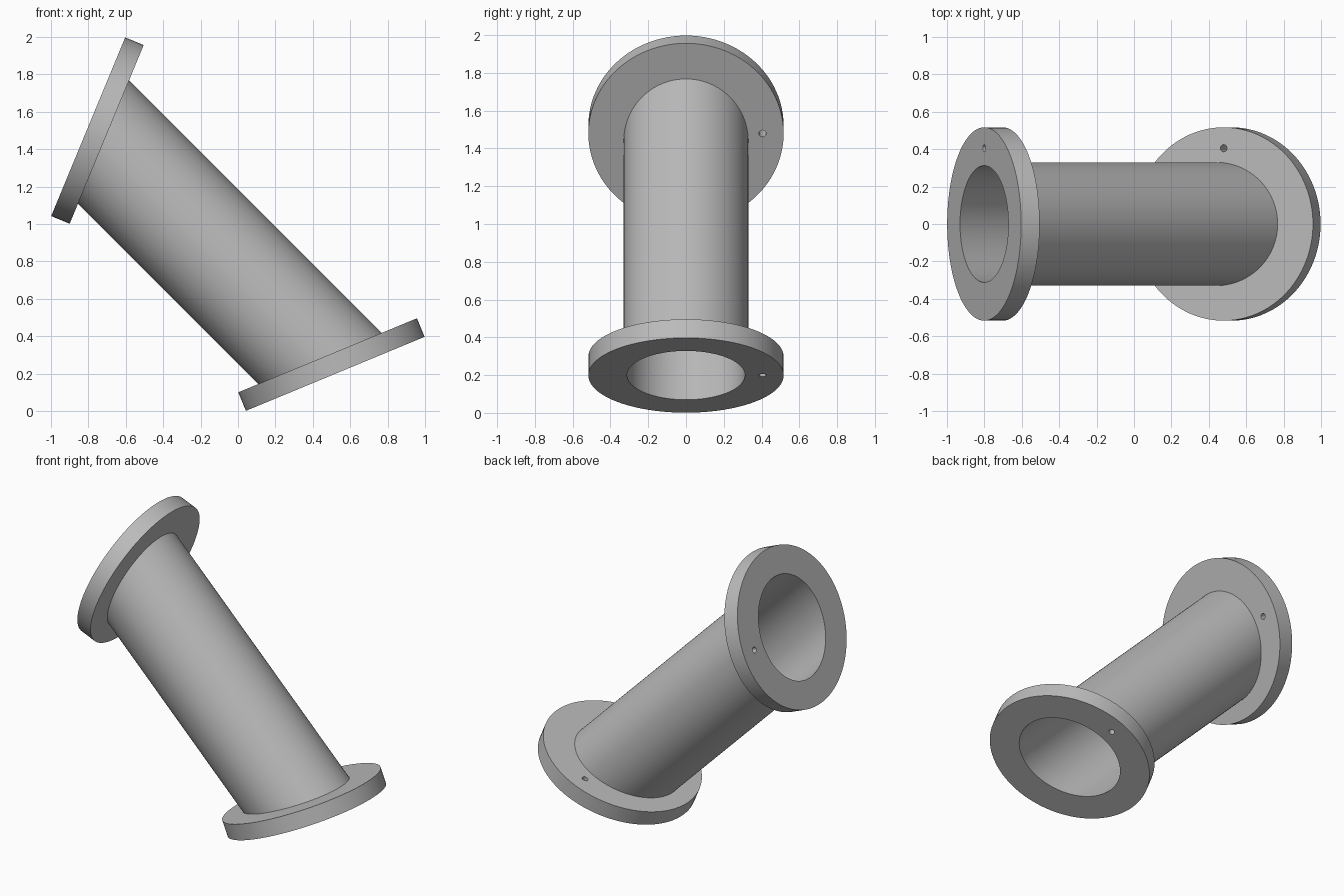
import bpy
import bmesh
import math
from mathutils import Vector

if "Cube" in bpy.data.objects:
    bpy.data.objects.remove(bpy.data.objects["Cube"])

TILT = math.radians(22.5)
FLANGE_R, THICK = 0.517, 0.107
PIPE_R, BORE_R = 0.33, 0.312
BOLT_R, BOLT_Y = 0.019, 0.405
SEGMENTS = 96

# Outer face centres and inward normals of the two mitred ends
low_c = Vector((0.52, 0, 0.199))
low_n = Vector((-math.sin(TILT), 0, math.cos(TILT)))
high_c = Vector((low_c.z - 1, 0, low_c.x + 1))
high_n = Vector((low_n.z, 0, low_n.x))
axis = (high_c - low_c).normalized()

grey = bpy.data.materials.new("steel_grey")
grey.use_nodes = True
colour = (0.5, 0.5, 0.5, 1)
grey.diffuse_color = colour
grey.node_tree.nodes["Principled BSDF"].inputs["Base Color"].default_value = colour


def add_object(name, bm):
    mesh = bpy.data.meshes.new(name)
    bm.to_mesh(mesh)
    bm.free()
    mesh.materials.append(grey)
    obj = bpy.data.objects.new(name, mesh)
    bpy.context.collection.objects.link(obj)
    return obj


def cylinder(name, start, end, radius, segments=SEGMENTS):
    bm = bmesh.new()
    span = end - start
    bmesh.ops.create_cone(bm, cap_ends=True, segments=segments, radius1=radius,
                          radius2=radius, depth=span.length)
    matrix = span.to_track_quat('Z', 'Y').to_matrix().to_4x4()
    matrix.translation = (start + end) / 2
    bm.transform(matrix)
    return add_object(name, bm)


def select_only(obj):
    bpy.ops.object.select_all(action='DESELECT')
    obj.select_set(True)
    bpy.context.view_layer.objects.active = obj


def cut(obj, cutter):
    cutter.hide_render = True
    mod = obj.modifiers.new("cut", 'BOOLEAN')
    mod.operation = 'DIFFERENCE'
    mod.solver = 'EXACT'
    mod.object = cutter
    select_only(obj)
    bpy.ops.object.modifier_apply(modifier=mod.name)
    bpy.data.objects.remove(cutter)


def smooth(obj):
    select_only(obj)
    bpy.ops.object.shade_smooth_by_angle(angle=math.radians(30))


# Flanges: disc, slanted bore and one small pin hole each
for name, c, n in (("lower_flange", low_c, low_n), ("upper_flange", high_c, -high_n)):
    inward = n if name == "lower_flange" else -high_n
    if inward.dot(Vector((0, 0, 1)) if name == "lower_flange" else -axis) < 0:
        inward = -inward
    flange = cylinder(name, c, c + inward * THICK, FLANGE_R)
    cut(flange, cylinder("bore_cutter", c - axis * 0.5, c + axis * 0.5, BORE_R))
    pin = c + Vector((0, BOLT_Y, 0))
    cut(flange, cylinder("pin_cutter", pin - inward * 0.1, pin + inward * 0.3, BOLT_R, 24))
    smooth(flange)

# Pipe: hollow tube trimmed at the flange inner faces
pipe = cylinder("pipe", low_c - axis * 0.5, high_c + axis * 0.5, PIPE_R)
cut(pipe, cylinder("bore_cutter", low_c - axis, high_c + axis, BORE_R))
bm = bmesh.new()
bm.from_mesh(pipe.data)
for c, n in ((low_c, low_n), (high_c, high_n)):
    outward = -n if n.dot(axis if c is low_c else -axis) > 0 else n
    bmesh.ops.bisect_plane(bm, geom=bm.verts[:] + bm.edges[:] + bm.faces[:],
                           plane_co=c - outward * THICK, plane_no=outward, clear_outer=True)
bm.to_mesh(pipe.data)
bm.free()
smooth(pipe)
